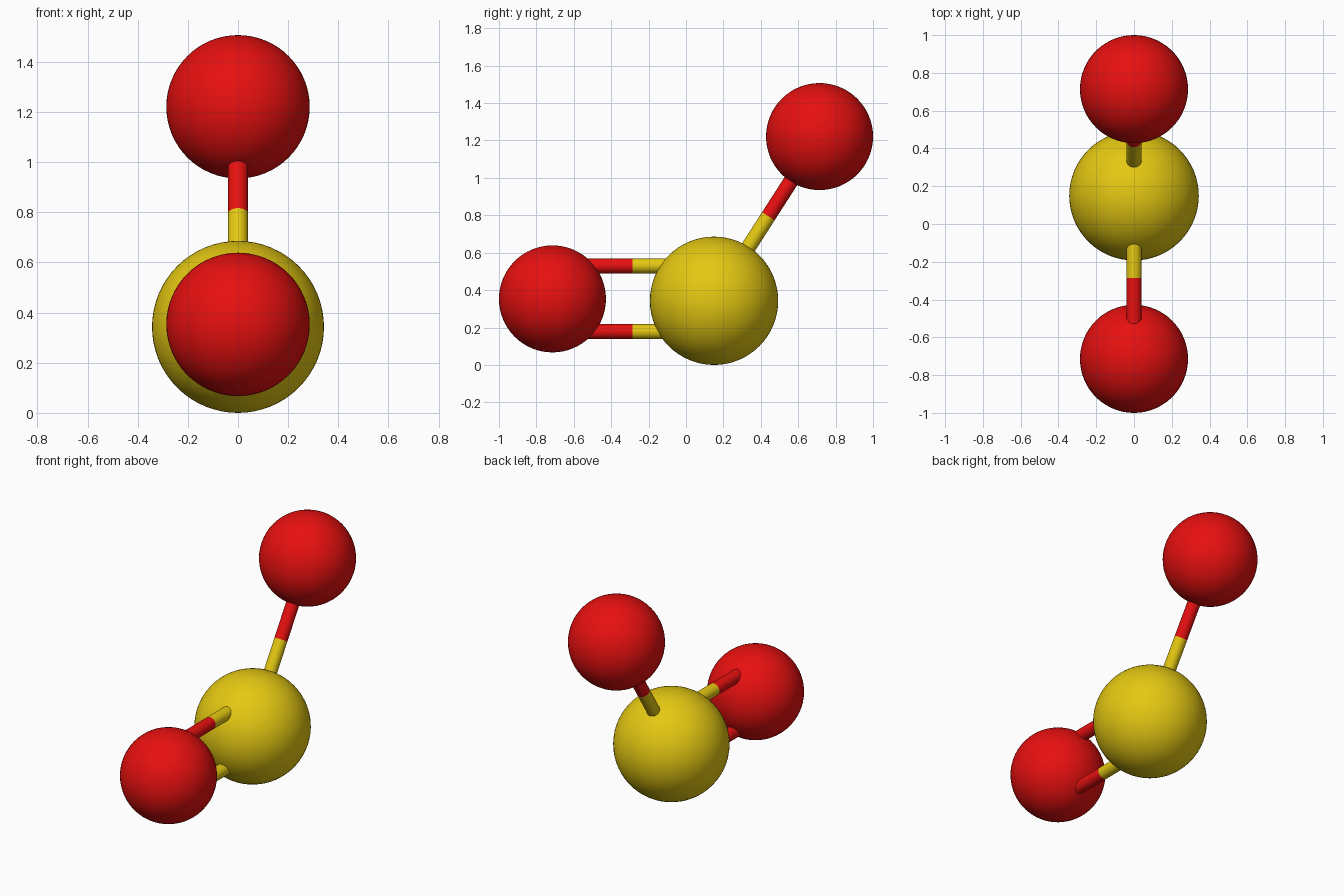
import bpy
import math
from mathutils import Vector

if "Cube" in bpy.data.objects:
    bpy.data.objects.remove(bpy.data.objects["Cube"])


def material(name, rgb):
    m = bpy.data.materials.new(name)
    m.diffuse_color = (*rgb, 1)
    m.use_nodes = True
    m.node_tree.nodes["Principled BSDF"].inputs["Base Color"].default_value = m.diffuse_color
    return m


RED = material("red", (0.80, 0.005, 0.005))
YELLOW = material("yellow", (0.78, 0.58, 0.006))


def finish(name, mat):
    obj = bpy.context.object
    obj.name = name
    obj.data.materials.append(mat)
    bpy.ops.object.shade_smooth_by_angle(angle=math.radians(40))


def ball(name, center, radius, mat):
    bpy.ops.mesh.primitive_uv_sphere_add(segments=64, ring_count=32, radius=radius, location=center)
    finish(name, mat)


def rod(name, start, end, mat, radius=0.04):
    d = end - start
    bpy.ops.mesh.primitive_cylinder_add(vertices=32, radius=radius, depth=d.length,
                                        location=(start + end) / 2,
                                        rotation=d.to_track_quat('Z', 'Y').to_euler())
    finish(name, mat)


def bond(name, start, end, split=0.505):
    """Two-colour rod: yellow half at start, red half at end."""
    mid = start.lerp(end, split)
    rod(name + "_yellow_half", start, mid, YELLOW)
    rod(name + "_red_half", mid, end, RED)


# Atom balls
center = Vector((0, 0.15, 0.343))
low = Vector((0, -0.714, 0.353))
high = Vector((0, 0.714, 1.221))
ball("center_ball", center, 0.343, YELLOW)
ball("low_ball", low, 0.286, RED)
ball("high_ball", high, 0.286, RED)

# Single bond to the high ball
bond("single_bond", center, high, 0.515)

# Double bond to the low ball
for name, z in (("upper", 0.53), ("lower", 0.178)):
    bond(name + "_double_bond", Vector((0, center.y, z)), Vector((0, low.y, z)))
